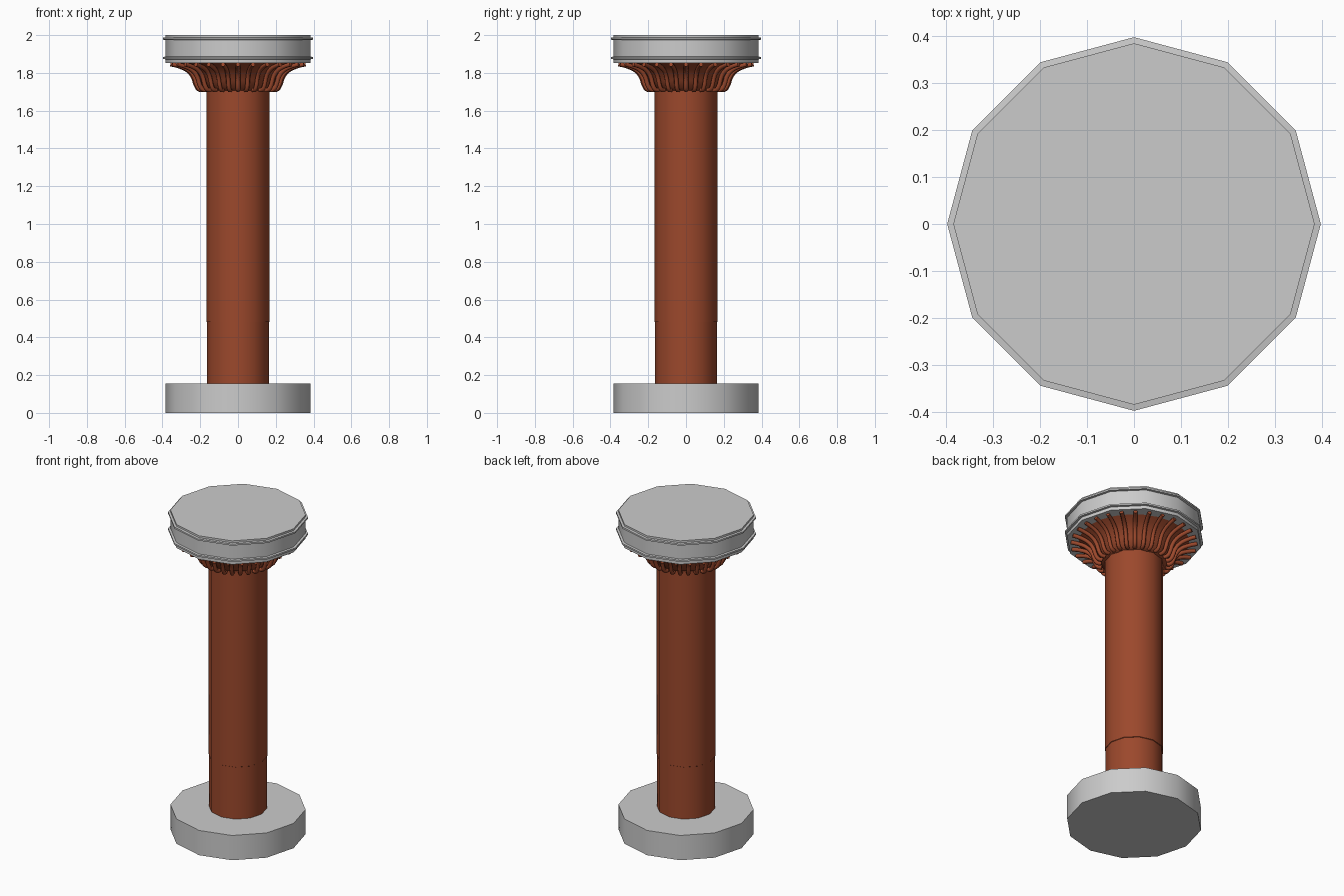
import bpy, math

if "Cube" in bpy.data.objects:
    bpy.data.objects.remove(bpy.data.objects["Cube"])

rust = bpy.data.materials.new("rust_red")
rust.diffuse_color = (0.33, 0.065, 0.025, 1)
rust.use_nodes = True
rust.node_tree.nodes["Principled BSDF"].inputs["Base Color"].default_value = rust.diffuse_color


def lathe(name, profile, sides=12, mat=None, smooth=None):
    """Revolve (radius, z) points into a solid with flat end caps."""
    verts, faces = [], []
    for r, z in profile:
        for i in range(sides):
            a = 2 * math.pi * i / sides
            verts.append((r * math.cos(a), r * math.sin(a), z))
    for k in range(len(profile) - 1):
        for i in range(sides):
            j = (i + 1) % sides
            faces.append((k * sides + i, k * sides + j,
                          (k + 1) * sides + j, (k + 1) * sides + i))
    faces.append(tuple(reversed(range(sides))))
    faces.append(tuple(range((len(profile) - 1) * sides, len(profile) * sides)))
    me = bpy.data.meshes.new(name)
    me.from_pydata(verts, [], faces)
    ob = bpy.data.objects.new(name, me)
    bpy.context.collection.objects.link(ob)
    if mat:
        me.materials.append(mat)
    if smooth:
        bpy.context.view_layer.objects.active = ob
        ob.select_set(True)
        bpy.ops.object.shade_smooth_by_angle(angle=math.radians(smooth))
        ob.select_set(False)
    return ob


# Grey base and capital block with two thin rims
lathe("base", [(0.385, 0), (0.385, 0.155)], smooth=40)
lathe("capital_block", [(0.385, 1.852), (0.385, 1.872), (0.398, 1.874), (0.398, 1.884),
                        (0.385, 1.886), (0.385, 1.974), (0.398, 1.976), (0.398, 1.986),
                        (0.385, 1.988), (0.385, 2.0)], smooth=40)

# Shaft, very slightly wider above its lower quarter
lathe("shaft", [(0.165, 0.155), (0.165, 0.48), (0.168, 0.482), (0.168, 1.852)],
      mat=rust, smooth=40)

# Flared bell behind the ribs
lathe("capital_bell", [(0.16, 1.705), (0.19, 1.72), (0.215, 1.76), (0.235, 1.795),
                       (0.275, 1.83), (0.315, 1.852)], sides=24, mat=rust, smooth=60)

# Curved ribs around the bell
RIBS = 28
path = [(0.185, 1.708), (0.208, 1.712), (0.224, 1.735), (0.238, 1.775),
        (0.262, 1.808), (0.31, 1.833), (0.358, 1.845)]
curve = bpy.data.curves.new("rib_curve", 'CURVE')
curve.dimensions = '3D'
curve.bevel_depth = 0.012
curve.bevel_resolution = 1
curve.resolution_u = 3
curve.use_fill_caps = True
for i in range(RIBS):
    a = 2 * math.pi * i / RIBS
    s = curve.splines.new('BEZIER')
    s.bezier_points.add(len(path) - 1)
    for p, (r, z) in zip(s.bezier_points, path):
        p.co = (r * math.cos(a), r * math.sin(a), z)
        p.handle_left_type = p.handle_right_type = 'AUTO'
ribs = bpy.data.objects.new("capital_ribs", curve)
curve.materials.append(rust)
bpy.context.collection.objects.link(ribs)
